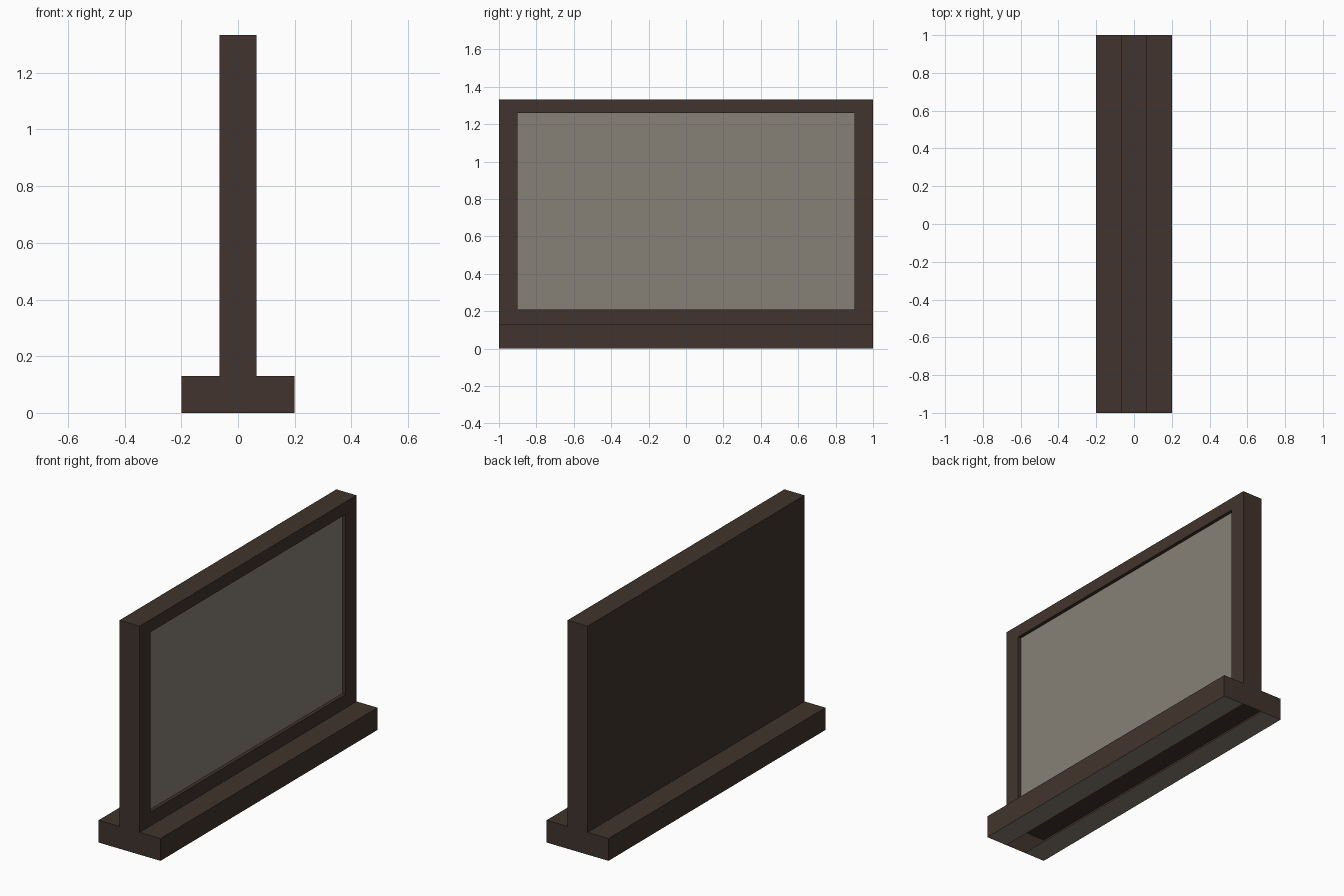
import bpy, bmesh

if "Cube" in bpy.data.objects:
    bpy.data.objects.remove(bpy.data.objects["Cube"])

BASE_X, PANEL_X, SCREEN_X = 0.2, 0.065, 0.045
BASE_Z, TOP_Z = 0.13, 1.333


def material(name, rgb):
    m = bpy.data.materials.new(name)
    m.diffuse_color = (*rgb, 1)
    m.use_nodes = True
    m.node_tree.nodes["Principled BSDF"].inputs["Base Color"].default_value = m.diffuse_color
    return m


brown = material("dark brown", (0.053, 0.034, 0.026))
grey = material("warm grey", (0.242, 0.219, 0.181))


def finish(bm, name, mats):
    me = bpy.data.meshes.new(name)
    bm.to_mesh(me)
    bm.free()
    for m in mats:
        me.materials.append(m)
    ob = bpy.data.objects.new(name, me)
    bpy.context.collection.objects.link(ob)
    return ob


def rect(bm, x, y, z0, z1):
    """Four corners in a plane facing +x, counter-clockwise."""
    return [bm.verts.new((x, a, b)) for a, b in ((-y, z0), (y, z0), (y, z1), (-y, z1))]


# hollow body: T profile extruded along y, with an open slot underneath
bm = bmesh.new()
half = [(PANEL_X, 0), (BASE_X, 0), (BASE_X, BASE_Z), (PANEL_X, BASE_Z), (PANEL_X, TOP_Z)]
profile = half + [(-x, z) for x, z in reversed(half)]
front = [bm.verts.new((x, -1, z)) for x, z in profile]
back = [bm.verts.new((x, 1, z)) for x, z in profile]
bm.faces.new(front)
bm.faces.new(back[::-1])
for i in range(len(profile) - 1):
    if i == 3:          # the panel's +x side is the framed opening below
        continue
    f = bm.faces.new((front[i], back[i], back[i + 1], front[i + 1]))
    # underside strips are grey
    f.material_index = int(max(v.co.z for v in f.verts) < 0.001)

# frame around the display, and the walls of its recess
outer = [front[3], back[3], back[4], front[4]]
rim = rect(bm, PANEL_X, 0.9, 0.21, 1.26)
inner = rect(bm, SCREEN_X, 0.9, 0.21, 1.26)
for a, b in ((outer, rim), (rim, inner)):
    for i in range(4):
        j = (i + 1) % 4
        bm.faces.new((a[i], a[j], b[j], b[i]))
finish(bm, "stand_and_frame", [brown, grey])

# display surface at the back of the recess
bm = bmesh.new()
bm.faces.new(rect(bm, SCREEN_X, 0.9, 0.21, 1.26))
finish(bm, "display_panel", [grey])
